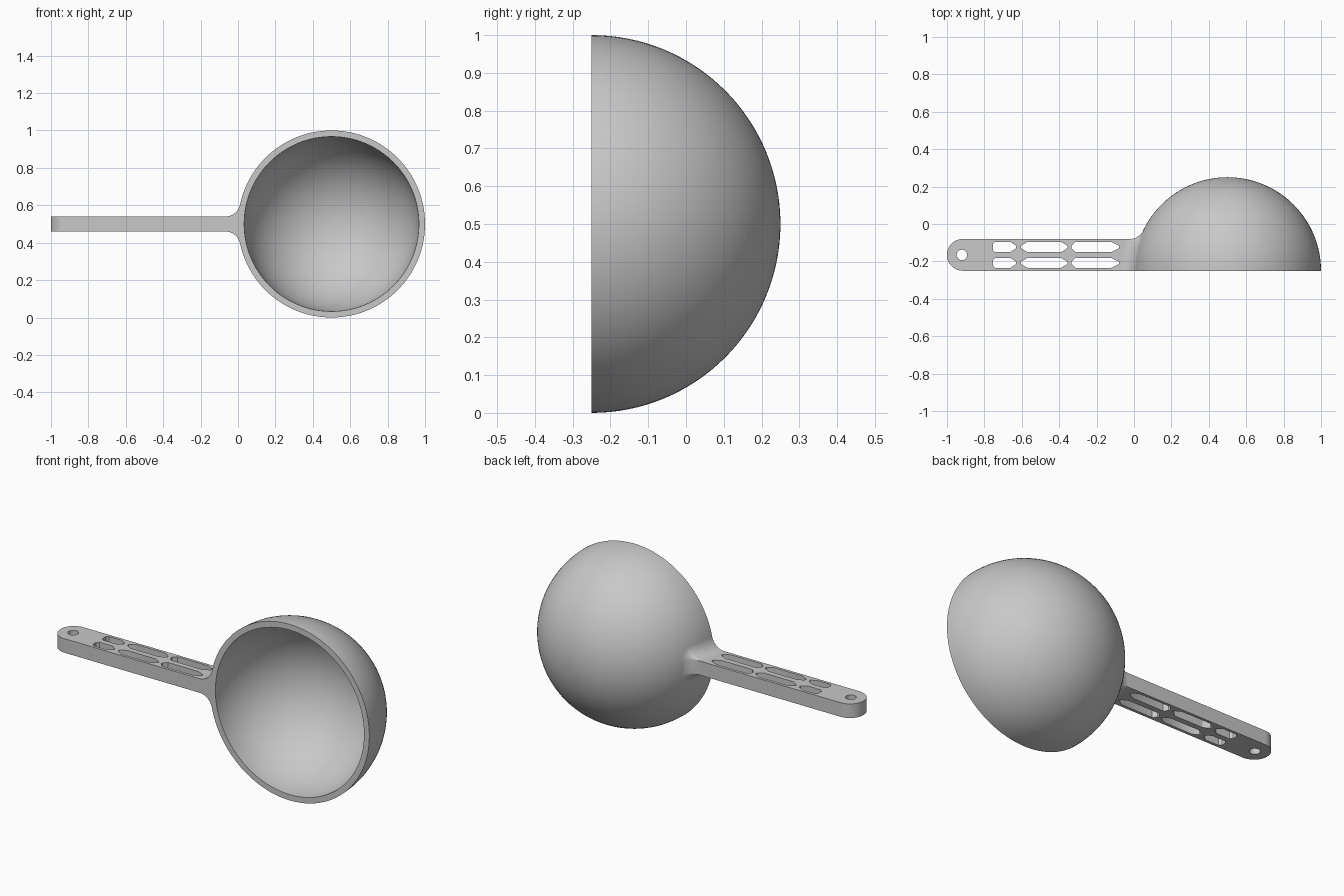
import bpy, bmesh, math
from mathutils import Vector, Matrix

if "Cube" in bpy.data.objects:
    bpy.data.objects.remove(bpy.data.objects["Cube"], do_unlink=True)

CENTRE = Vector((0.5, -0.25, 0.5))
OUTER, INNER = 0.5, 0.467
HALF = 0.04              # half thickness of the handle
FRONT, BACK = -0.25, -0.08
FILLET = 0.08

grey = bpy.data.materials.new("satin grey")
grey.use_nodes = True
colour = (0.58, 0.58, 0.58, 1)
grey.diffuse_color = colour
grey.node_tree.nodes["Principled BSDF"].inputs["Base Color"].default_value = colour


def finish(obj, angle=30):
    """Give the object its colour and smooth its curved faces."""
    obj.data.materials.clear()
    obj.data.materials.append(grey)
    bpy.ops.object.select_all(action="DESELECT")
    obj.select_set(True)
    bpy.context.view_layer.objects.active = obj
    bpy.ops.object.shade_smooth_by_angle(angle=math.radians(angle))


def mesh_object(name, bm):
    mesh = bpy.data.meshes.new(name)
    bm.to_mesh(mesh)
    bm.free()
    obj = bpy.data.objects.new(name, mesh)
    bpy.context.collection.objects.link(obj)
    return obj


# Bowl: a thick half shell, its profile turned round the y axis
bm = bmesh.new()
steps = 32
angles = [i / steps * math.pi / 2 for i in range(steps + 1)]
profile = [(OUTER * math.cos(a), OUTER * math.sin(a)) for a in reversed(angles)]
profile += [(INNER * math.cos(a), INNER * math.sin(a)) for a in angles]
verts = [bm.verts.new(CENTRE + Vector((x, y, 0))) for x, y in profile]
edges = [bm.edges.new(pair) for pair in zip(verts, verts[1:])]
bmesh.ops.spin(bm, geom=verts + edges, cent=CENTRE, axis=(0, 1, 0),
               angle=math.tau, steps=128, use_duplicate=False)
bmesh.ops.remove_doubles(bm, verts=bm.verts, dist=1e-4)
bmesh.ops.recalc_face_normals(bm, faces=bm.faces)
finish(mesh_object("bowl", bm))


# Handle: a flat outline with holes, given thickness
def arc(cx, cy, r, start, end, n):
    return [(cx + r * math.cos(start + (end - start) * i / n),
             cy + r * math.sin(start + (end - start) * i / n)) for i in range(n + 1)]


def slot(x0, x1, y0, y1, left, right):
    """Slot with corners cut back by the left and right amounts."""
    h = (y1 - y0) * 0.38
    hl, hr = min(h, left), min(h, right)
    return [(x0 + left, y0), (x1 - right, y0), (x1, y0 + hr), (x1, y1 - hr),
            (x1 - right, y1), (x0 + left, y1), (x0, y1 - hl), (x0, y0 + hl)]


middle, radius = (FRONT + BACK) / 2, (BACK - FRONT) / 2
outlines = [
    [(0.031, FRONT), (0.031, BACK)]
    + arc(-1 + radius, middle, radius, math.pi / 2, math.pi * 1.5, 32),
    arc(-0.92, middle, 0.028, 0, math.tau, 32)[:-1],
]
for y0, y1 in ((-0.15, -0.096), (-0.234, -0.182)):
    outlines.append(slot(-0.755, -0.63, y0, y1, 0.012, 0.03))
    outlines.append(slot(-0.605, -0.355, y0, y1, 0.035, 0.035))
    outlines.append(slot(-0.333, -0.08, y0, y1, 0.02, 0.04))

curve = bpy.data.curves.new("handle", "CURVE")
curve.dimensions = "2D"
curve.fill_mode = "BOTH"
curve.extrude = HALF
for points in outlines:
    spline = curve.splines.new("POLY")
    spline.points.add(len(points) - 1)
    for point, (x, y) in zip(spline.points, points):
        point.co = (x, y, 0, 1)
    spline.use_cyclic_u = True
handle = bpy.data.objects.new("handle", curve)
bpy.context.collection.objects.link(handle)
bpy.ops.object.select_all(action="DESELECT")
handle.select_set(True)
bpy.context.view_layer.objects.active = handle
bpy.ops.object.convert(target="MESH")
bm = bmesh.new()
bm.from_mesh(handle.data)
bmesh.ops.translate(bm, verts=bm.verts, vec=(0, 0, CENTRE.z))
bmesh.ops.remove_doubles(bm, verts=bm.verts, dist=1e-5)
bmesh.ops.recalc_face_normals(bm, faces=bm.faces)
bm.to_mesh(handle.data)
bm.free()
finish(handle)

# Fillet: a ball rolled round the handle where it meets the bowl
path = []                # offsets in y and z from the bowl centre, and normals
depth = BACK - FRONT
for i in range(9):
    path.append((depth * i / 8, HALF, math.pi / 2))
for i in range(1, 9):
    path.append((depth, HALF, math.pi / 2 * (1 - i / 8)))
path += [(y, -z, -a) for y, z, a in reversed(path)]

bm = bmesh.new()
rows = []
for y, z, a in path:
    normal = Vector((0, math.cos(a), math.sin(a)))
    ball = Vector((0, y, z)) + normal * FILLET
    ball.x = -math.sqrt((OUTER + FILLET) ** 2 - ball.length_squared)
    start, end = -normal, -ball.normalized()
    swing = start.rotation_difference(end)
    row = []
    for j in range(13):
        turn = Matrix.Rotation(swing.angle * j / 12, 3, swing.axis)
        row.append(bm.verts.new(CENTRE + ball + turn @ start * FILLET))
    rows.append(row)
for r0, r1 in zip(rows, rows[1:]):
    for j in range(12):
        bm.faces.new((r0[j], r0[j + 1], r1[j + 1], r1[j]))
bmesh.ops.recalc_face_normals(bm, faces=bm.faces)
probe = min(bm.faces, key=lambda f: (f.calc_center_median() - rows[4][0].co).length)
if probe.normal.z < 0:
    bmesh.ops.reverse_faces(bm, faces=bm.faces)

# Flat front of the fillet, level with the rim
for row, side in ((rows[0], 1), (rows[-1], -1)):
    edge = [bm.verts.new((v.co.x, FRONT, CENTRE.z + side * HALF)) for v in row]
    for j in range(12):
        face = bm.faces.new((edge[j], edge[j + 1], row[j + 1], row[j]))
        face.normal_update()
        if face.normal.y > 0:
            face.normal_flip()
bmesh.ops.remove_doubles(bm, verts=bm.verts, dist=1e-5)
finish(mesh_object("handle_fillet", bm))
